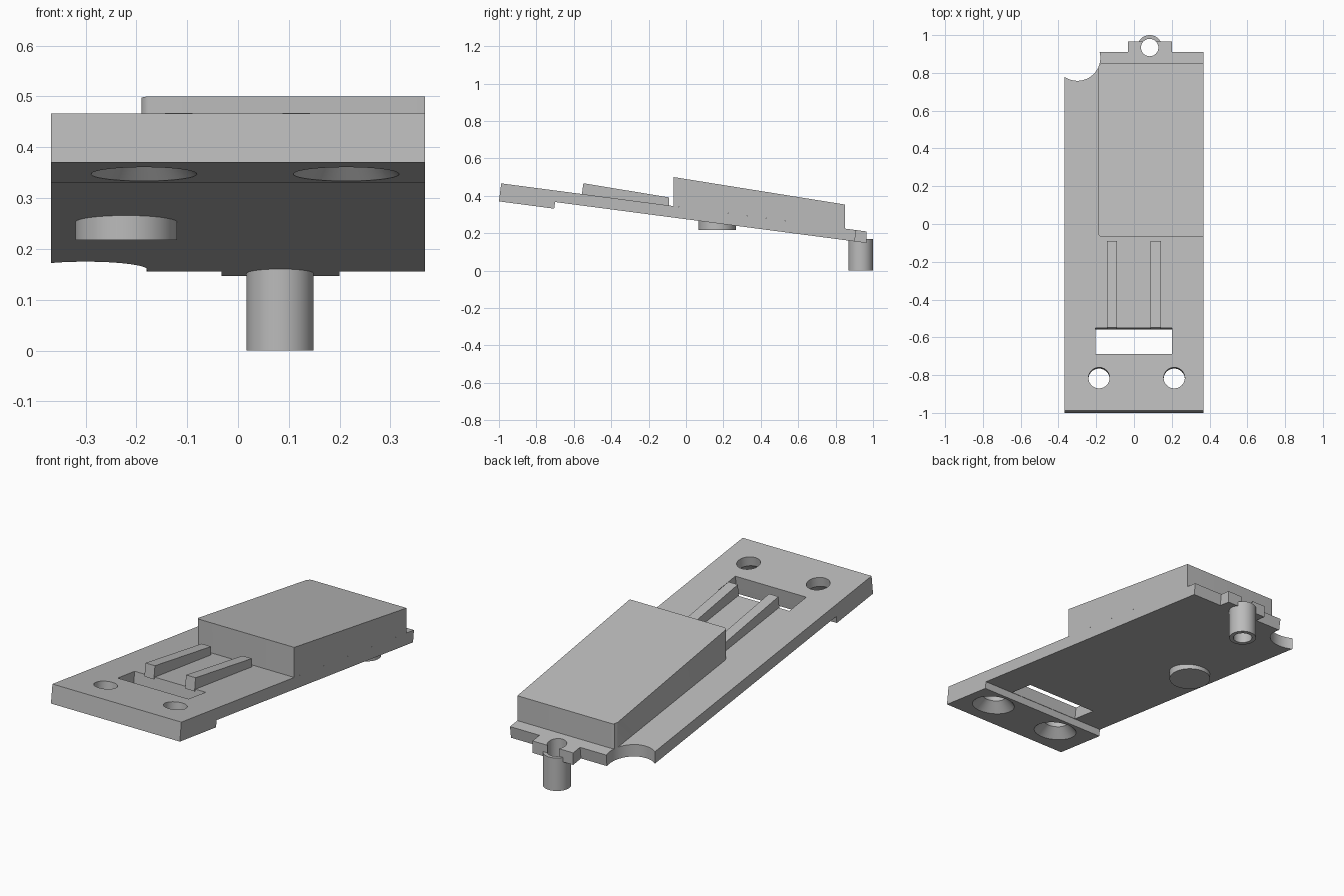
import bpy, bmesh, math
from mathutils import Matrix

old = bpy.data.objects.get("Cube")
if old:
    bpy.data.objects.remove(old, do_unlink=True)

TILT = math.atan(0.1315)
SLANT = Matrix.Rotation(-TILT, 4, 'X')

grey = bpy.data.materials.new("light_grey")
grey.use_nodes = True
grey.diffuse_color = (0.5, 0.5, 0.5, 1)
grey.node_tree.nodes["Principled BSDF"].inputs["Base Color"].default_value = (0.5, 0.5, 0.5, 1)


def finish(name, bm):
    bmesh.ops.recalc_face_normals(bm, faces=bm.faces)
    mesh = bpy.data.meshes.new(name)
    bm.to_mesh(mesh)
    bm.free()
    mesh.materials.append(grey)
    obj = bpy.data.objects.new(name, mesh)
    bpy.context.collection.objects.link(obj)
    return obj


def extrude_side(name, profile, x0, x1, round_left=0):
    """Extrude a (y, z) side profile along x."""
    bm = bmesh.new()
    face = bm.faces.new([bm.verts.new((x0, y, z)) for y, z in profile])
    result = bmesh.ops.extrude_face_region(bm, geom=[face])
    moved = [g for g in result["geom"] if isinstance(g, bmesh.types.BMVert)]
    bmesh.ops.translate(bm, vec=(x1 - x0, 0, 0), verts=moved)
    if round_left:
        edges = [e for e in bm.edges
                 if abs(e.verts[0].co.y - e.verts[1].co.y) < 1e-4
                 and all(abs(v.co.x - x0) < 1e-4 for v in e.verts)]
        bmesh.ops.bevel(bm, geom=edges, offset=round_left, segments=6,
                        profile=0.5, affect='EDGES')
    return finish(name, bm)


def cone(name, x, y, z, r_low, r_top, depth, turn=Matrix()):
    bm = bmesh.new()
    bmesh.ops.create_cone(bm, cap_ends=True, segments=64, radius1=r_low, radius2=r_top,
                          depth=depth, matrix=Matrix.Translation((x, y, z)) @ turn)
    return finish(name, bm)


def cut(obj, cutters):
    for cutter in cutters:
        mod = obj.modifiers.new("cut", 'BOOLEAN')
        mod.operation = 'DIFFERENCE'
        mod.solver = 'EXACT'
        mod.object = cutter
        bpy.context.view_layer.objects.active = obj
        bpy.ops.object.modifier_apply(modifier=mod.name)


# Sloping plate with a thicker front, and the tab at its back
plate = extrude_side("base_plate", [(-1, .37), (-.988, .466), (.91, .2165), (.902, .156),
                                    (-.70, .3665), (-.705, .331)], -.368, .368)
tab = extrude_side("back_tab", [(.902, .156), (.91, .2165), (.966, .209), (.966, .147)],
                   -.032, .2)

# Raised wedge housing and guide rails
housing = extrude_side("raised_housing", [(-.067, .345), (-.067, .5), (.85, .353), (.85, .2244)],
                       -.19, .368, round_left=.02)
rails = [extrude_side(side + "_rail", [(-.5575, .40), (-.549, .467), (-.09, .391), (-.09, .34)],
                      x - .027, x + .027)
         for side, x in (("right", -.117), ("left", .115))]

# Hollow pin and round foot below
pin = cone("hollow_pin", .083, .934, .085, .066, .066, .17)
foot = cone("round_foot", -.22, .167, .249, .1, .1, .062)

# Cutters: pin bore, corner notch, window and countersunk holes
bore = cone("bore_cutter", .083, .934, .2, .046, .046, 1)
notch = cone("notch_cutter", -.3, .88, .2, .122, .122, 1)
bm = bmesh.new()
bmesh.ops.create_cube(bm, size=1, matrix=Matrix.Translation((-.002, -.624, .388)) @ SLANT
                      @ Matrix.Diagonal((.405, .14, .3, 1)))
window = finish("window_cutter", bm)
holes = []
for x in (-.185, .213):
    holes.append(cone("hole_cutter", x, -.819, .41, .056, .056, .4, SLANT))
    holes.append(cone("sink_cutter", x, -.825, .366, .115, .055, .06, SLANT))

cut(plate, [bore, notch, window] + holes)
cut(tab, [bore])
cut(pin, [bore])
cut(housing, [notch])
for cutter in [bore, notch, window] + holes:
    bpy.data.objects.remove(cutter, do_unlink=True)

# Smooth the round walls, keep edges sharp
bpy.ops.object.select_all(action='DESELECT')
for obj in [plate, tab, housing, pin, foot] + rails:
    obj.select_set(True)
    bpy.context.view_layer.objects.active = obj
bpy.ops.object.shade_smooth_by_angle(angle=math.radians(30))
